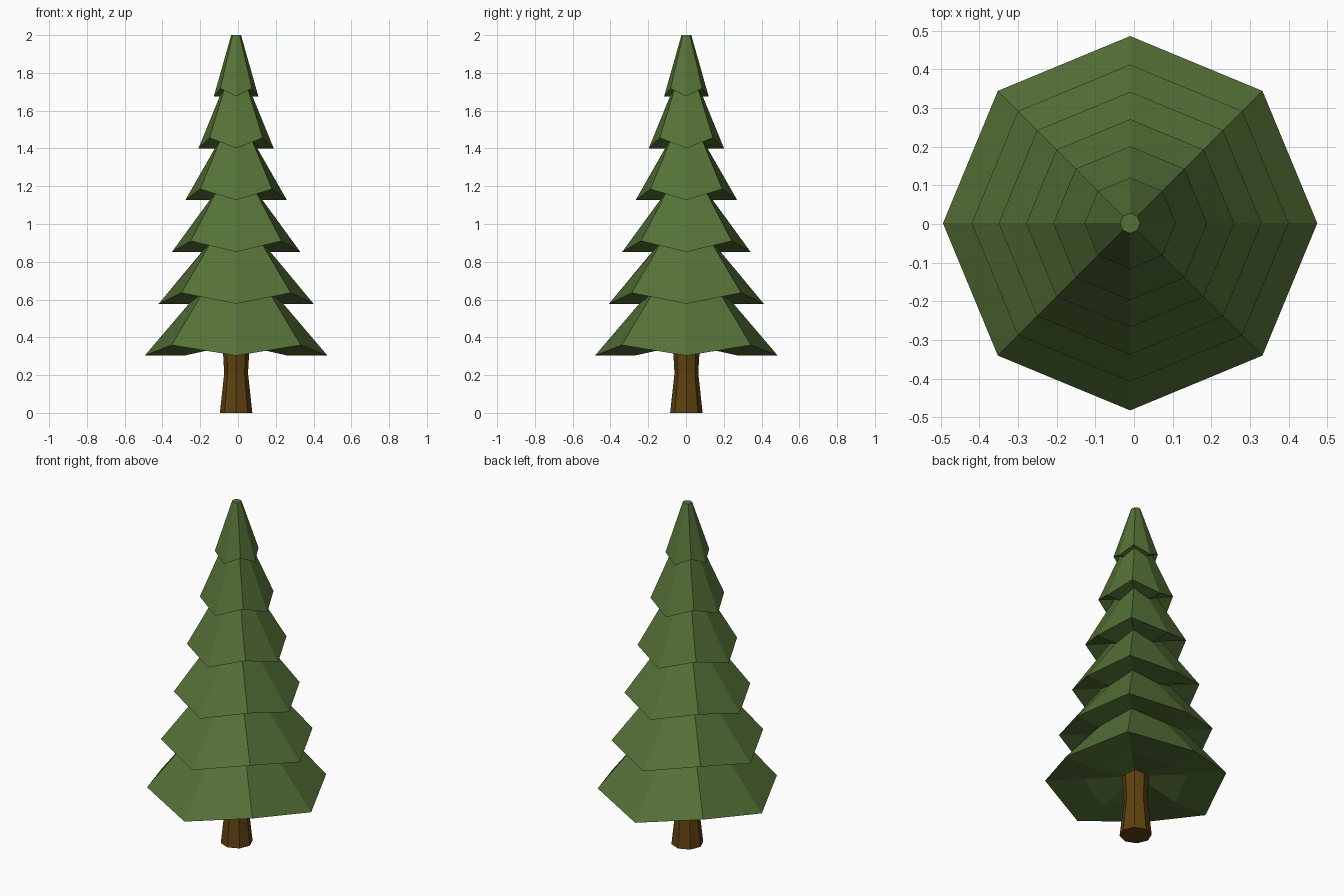
import bpy, bmesh, math

if "Cube" in bpy.data.objects:
    bpy.data.objects.remove(bpy.data.objects["Cube"])

CX, CY, SIDES = -0.01, 0.002, 8


def material(name, color):
    m = bpy.data.materials.new(name)
    m.diffuse_color = (*color, 1)
    m.use_nodes = True
    m.node_tree.nodes["Principled BSDF"].inputs["Base Color"].default_value = m.diffuse_color
    return m


def lathe(name, rings, mat):
    """Octagonal rings (radius, z, lift of the diagonal corners), capped at both ends."""
    bm = bmesh.new()
    loops = []
    for r, z, lift in rings:
        loop = []
        for i in range(SIDES):
            a = i * math.tau / SIDES
            loop.append(bm.verts.new((CX + r * math.cos(a), CY + r * math.sin(a),
                                      z + (lift if i % 2 else 0))))
        loops.append(loop)
    for lo, hi in zip(loops, loops[1:]):
        for i in range(SIDES):
            j = (i + 1) % SIDES
            bm.faces.new((lo[i], lo[j], hi[j], hi[i]))
    # End caps
    bm.faces.new(loops[-1])
    z0 = rings[0][1] + rings[0][2] * 1.1
    centre = bm.verts.new((CX, CY, z0))
    for i in range(SIDES):
        bm.faces.new((centre, loops[0][(i + 1) % SIDES], loops[0][i]))
    bmesh.ops.recalc_face_normals(bm, faces=bm.faces[:])
    me = bpy.data.meshes.new(name)
    bm.to_mesh(me)
    bm.free()
    me.materials.append(mat)
    ob = bpy.data.objects.new(name, me)
    bpy.context.collection.objects.link(ob)
    return ob


green = material("needles", (0.09, 0.165, 0.038))
brown = material("bark", (0.115, 0.055, 0.005))

# Foliage: each tier is an inner neck ring followed by a drooping skirt rim
rims = [0.484, 0.41, 0.34, 0.269, 0.199, 0.118]
necks = [0.275, 0.25, 0.182, 0.138, 0.112, 0.087]
lifts = [0.056, 0.058, 0.058, 0.058, 0.055, 0.042]
rings = []
for k, (rim, neck, lift) in enumerate(zip(rims, necks, lifts)):
    z = 0.303 + 0.2745 * k
    rings += [(neck, z, lift), (rim, z, lift)]
rings.append((0.026, 2.0, 0))
lathe("foliage", rings, green)

# Trunk: slightly waisted octagonal post
lathe("trunk", [(0.086, 0, 0), (0.063, 0.21, 0), (0.07, 0.33, 0), (0.07, 0.38, 0)], brown)
